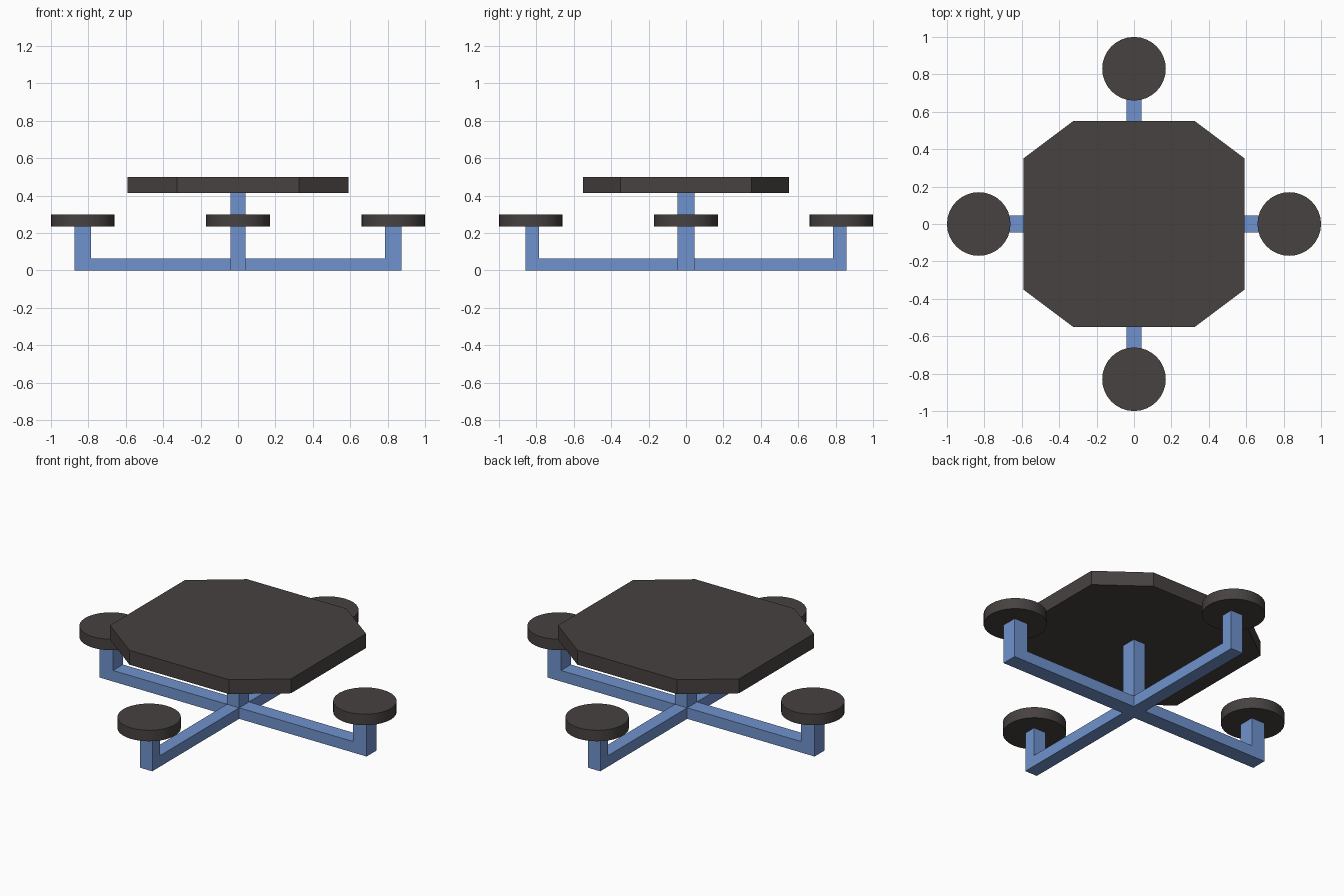
import bpy, bmesh, math
from mathutils import Vector

if "Cube" in bpy.data.objects:
    bpy.data.objects.remove(bpy.data.objects["Cube"])


def material(name, rgb):
    m = bpy.data.materials.new(name)
    m.diffuse_color = (*rgb, 1.0)
    m.use_nodes = True
    m.node_tree.nodes["Principled BSDF"].inputs["Base Color"].default_value = m.diffuse_color
    return m


DARK = material("dark grey", (0.062, 0.054, 0.052))
BLUE = material("steel blue", (0.16, 0.29, 0.61))


def prism(name, points, offset, mat):
    """Closed solid from a planar outline swept along an offset."""
    bm = bmesh.new()
    face = bm.faces.new([bm.verts.new(p) for p in points])
    ext = bmesh.ops.extrude_face_region(bm, geom=[face], use_keep_orig=True)
    verts = [g for g in ext["geom"] if isinstance(g, bmesh.types.BMVert)]
    bmesh.ops.translate(bm, verts=verts, vec=Vector(offset))
    bmesh.ops.recalc_face_normals(bm, faces=bm.faces[:])
    mesh = bpy.data.meshes.new(name)
    bm.to_mesh(mesh)
    bm.free()
    mesh.materials.append(mat)
    ob = bpy.data.objects.new(name, mesh)
    bpy.context.collection.objects.link(ob)
    return ob


HX, HY = 0.04, 0.046          # half widths of the central post
SEAT_Z, TOP_Z = 0.235, 0.415  # undersides of seats and table top

# Eight-sided table top
corners = [(0.325, -0.55), (0.592, -0.35), (0.592, 0.35), (0.325, 0.55)]
outline = corners + [(-x, -y) for x, y in corners]
prism("table_top", [(x, y, TOP_Z) for x, y in outline], (0, 0, 0.085), DARK)

# Central post
prism("centre_post", [(-HX, -HY, 0), (HX, -HY, 0), (HX, HY, 0), (-HX, HY, 0)],
      (0, 0, TOP_Z), BLUE)

# Four L-shaped arms, each carrying a round seat
sides = [("right", 1, 0), ("back", 0, 1), ("left", -1, 0), ("front", 0, -1)]
for side, dx, dy in sides:
    start, end, half = (HX, 0.873, HY) if dx else (HY, 0.858, HX)
    profile = [(start, 0), (end, 0), (end, SEAT_Z), (0.785, SEAT_Z),
               (0.785, 0.065), (start, 0.065)]
    across = Vector((-dy, dx, 0)) * half
    pts = [Vector((dx * r, dy * r, z)) - across for r, z in profile]
    prism(side + "_arm", pts, across * 2, BLUE)

    bpy.ops.mesh.primitive_cylinder_add(
        vertices=32, radius=0.17, depth=0.065,
        location=(dx * 0.83, dy * 0.83, SEAT_Z + 0.0325))
    seat = bpy.context.object
    seat.name = side + "_seat"
    seat.data.materials.append(DARK)
    bpy.ops.object.shade_smooth_by_angle(angle=math.radians(30))
